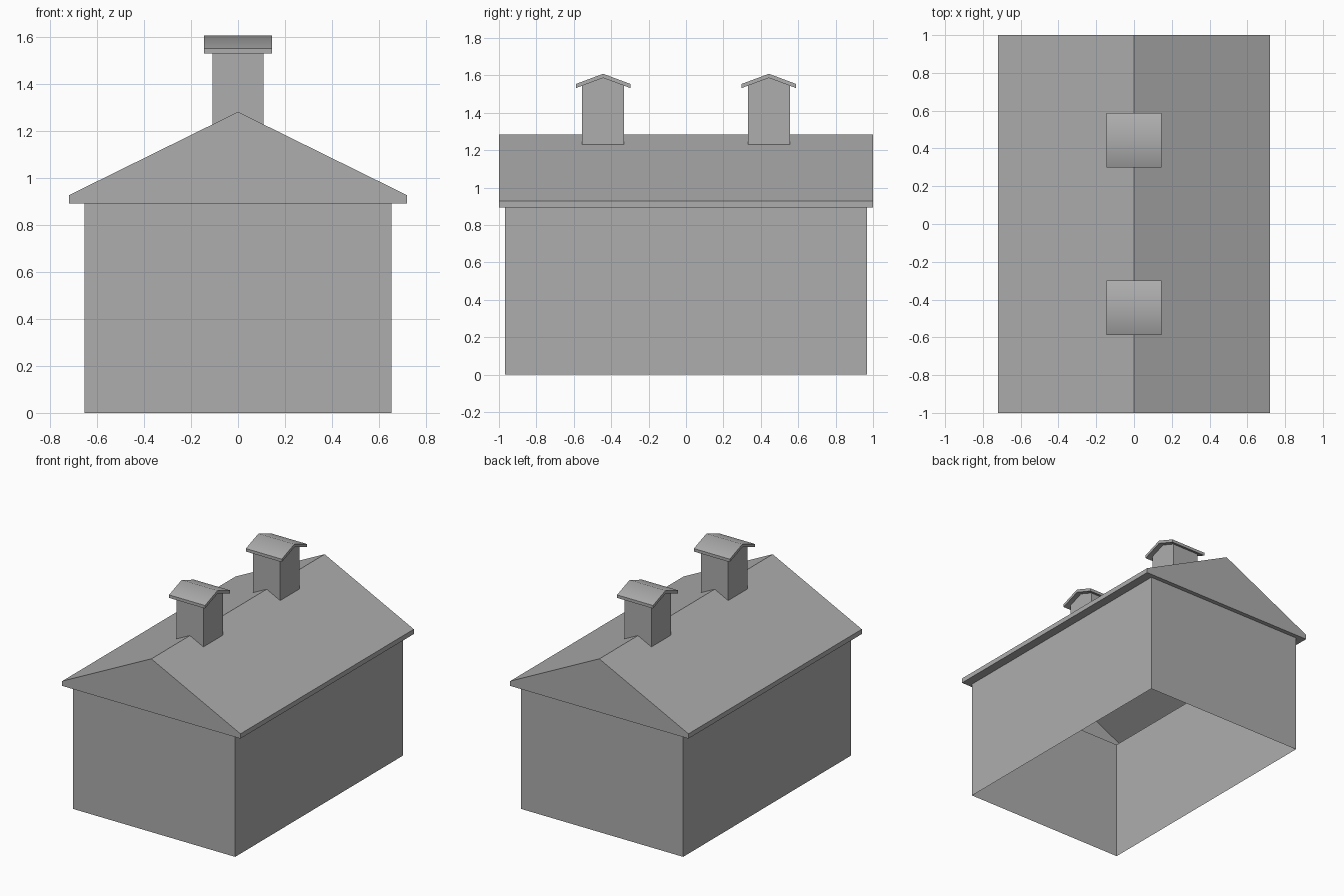
import bpy, bmesh, math
from mathutils import Vector

cube = bpy.data.objects.get("Cube")
if cube:
    bpy.data.objects.remove(cube, do_unlink=True)

GREY = (0.42, 0.42, 0.42, 1)
grey = bpy.data.materials.new("plain_grey")
grey.use_nodes = True
grey.diffuse_color = GREY
grey.node_tree.nodes["Principled BSDF"].inputs["Base Color"].default_value = GREY

# Main dimensions
WALL_X, WALL_Y = 0.655, 0.968
ROOF_X, ROOF_Y = 0.72, 1.0
EAVE_LOW, EAVE_TOP, RIDGE = 0.893, 0.928, 1.283
STACK_X, STACK_Y, STACK_PEAK = 0.109, 0.112, 1.586
CAP_X, CAP_Y = 0.145, 0.145
CAP_SLOPE = 0.054 / CAP_Y


def prism(points, half, axis):
    """Extrude a (side, height) profile along x or y, centred on zero."""
    bm = bmesh.new()
    place = (lambda a, z, d: (d, a, z)) if axis == "x" else (lambda a, z, d: (a, d, z))
    face = bm.faces.new([bm.verts.new(place(a, z, -half)) for a, z in points])
    new = bmesh.ops.extrude_face_region(bm, geom=[face], use_keep_orig=True)["geom"]
    shift = Vector(place(0, 0, 2 * half))
    for v in new:
        if isinstance(v, bmesh.types.BMVert):
            v.co += shift
    bmesh.ops.recalc_face_normals(bm, faces=bm.faces[:])
    return bm


def delete_faces(bm, rule):
    bmesh.ops.delete(bm, geom=[f for f in bm.faces if rule(f)], context="FACES")


def finish(bm, name, y=0):
    mesh = bpy.data.meshes.new(name)
    bm.to_mesh(mesh)
    bm.free()
    mesh.materials.append(grey)
    obj = bpy.data.objects.new(name, mesh)
    obj.location.y = y
    bpy.context.collection.objects.link(obj)


# Walls: open box
walls = prism([(-WALL_X, 0), (WALL_X, 0), (WALL_X, EAVE_LOW), (-WALL_X, EAVE_LOW)], WALL_Y, "y")
delete_faces(walls, lambda f: abs(f.normal.z) > 0.5)
finish(walls, "walls")

# Roof: hollow gable with a soffit ring around the wall tops
roof = prism([(-ROOF_X, EAVE_LOW), (ROOF_X, EAVE_LOW), (ROOF_X, EAVE_TOP),
              (0, RIDGE), (-ROOF_X, EAVE_TOP)], ROOF_Y, "y")
base = next(f for f in roof.faces if f.normal.z < -0.5)
bmesh.ops.inset_region(roof, faces=[base], thickness=0.03)
for v in base.verts:
    v.co.x = math.copysign(WALL_X, v.co.x)
    v.co.y = math.copysign(WALL_Y, v.co.y)
delete_faces(roof, lambda f: f is base)
finish(roof, "roof")

# Chimneys: a stack straddling the ridge under a small pitched cap
foot = RIDGE - STACK_X * (RIDGE - EAVE_TOP) / ROOF_X
for label, y in (("front", -0.443), ("back", 0.443)):
    stack = prism([(-STACK_X, foot), (0, RIDGE), (STACK_X, foot),
                   (STACK_X, 1.7), (-STACK_X, 1.7)], STACK_Y, "y")
    delete_faces(stack, lambda f: abs(f.normal.z) > 0.5)
    for side in (-1, 1):
        geom = stack.verts[:] + stack.edges[:] + stack.faces[:]
        bmesh.ops.bisect_plane(stack, geom=geom, plane_co=(0, 0, STACK_PEAK),
                               plane_no=(0, side * CAP_SLOPE, 1), clear_outer=True)
    finish(stack, label + "_chimney_stack", y)

    cap = prism([(-CAP_Y, 1.532), (-CAP_Y, 1.554), (0, 1.608),
                 (CAP_Y, 1.554), (CAP_Y, 1.532), (0, STACK_PEAK)], CAP_X, "x")
    for f in cap.faces:
        f.smooth = True
    for e in cap.edges:
        e.smooth = e.calc_face_angle() < math.radians(45)
    finish(cap, label + "_chimney_cap", y)
